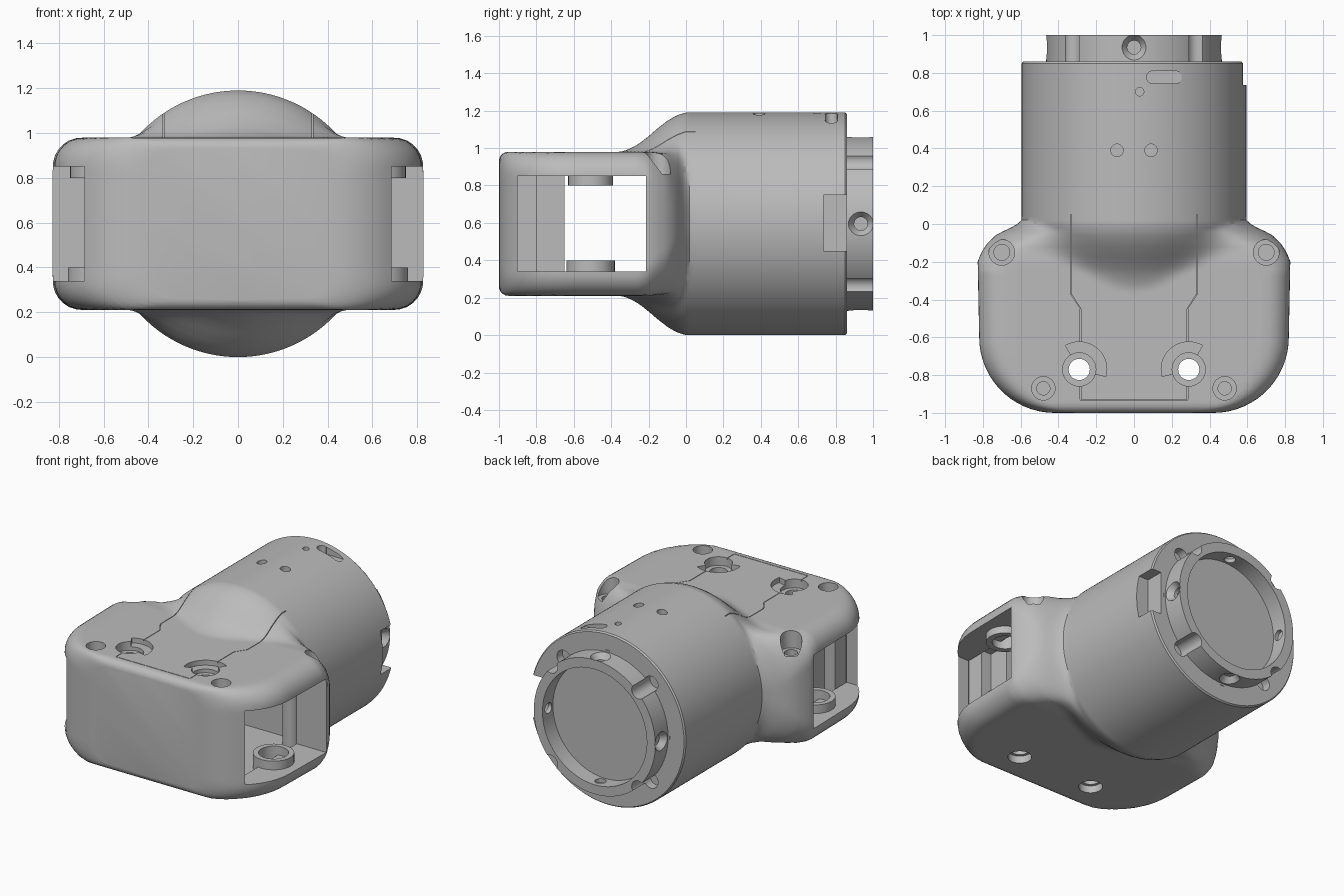
import bpy, bmesh, math
from mathutils import Matrix, Vector

cube = bpy.data.objects.get("Cube")
if cube:
    bpy.data.objects.remove(cube, do_unlink=True)

grey = bpy.data.materials.new("plain_grey")
grey.use_nodes = True
grey.diffuse_color = (0.5, 0.5, 0.5, 1)
grey.node_tree.nodes["Principled BSDF"].inputs["Base Color"].default_value = (0.5, 0.5, 0.5, 1)

MID = 0.595   # height of the tube axis, also the tube radius
SEG = 192


def finish(name, bm):
    bmesh.ops.recalc_face_normals(bm, faces=bm.faces)
    mesh = bpy.data.meshes.new(name)
    bm.to_mesh(mesh)
    bm.free()
    mesh.materials.append(grey)
    ob = bpy.data.objects.new(name, mesh)
    bpy.context.collection.objects.link(ob)
    return ob


def box(name, x0, x1, y0, y1, z0, z1):
    bm = bmesh.new()
    size = Matrix.Diagonal((abs(x1 - x0), y1 - y0, z1 - z0, 1))
    place = Matrix.Translation(((x0 + x1) / 2, (y0 + y1) / 2, (z0 + z1) / 2))
    bmesh.ops.create_cube(bm, size=1, matrix=place @ size)
    return finish(name, bm)


def rod(name, a, b, ra, rb=None, seg=32):
    a, b = Vector(a), Vector(b)
    turn = (b - a).to_track_quat('Z', 'Y').to_matrix().to_4x4()
    bm = bmesh.new()
    bmesh.ops.create_cone(bm, cap_ends=True, segments=seg, radius1=ra,
                          radius2=ra if rb is None else rb, depth=(b - a).length,
                          matrix=Matrix.Translation((a + b) / 2) @ turn)
    return finish(name, bm)


def prism(name, pts, z0, z1):
    bm = bmesh.new()
    face = bm.faces.new([bm.verts.new((x, y, z0)) for x, y in pts])
    ext = bmesh.ops.extrude_face_region(bm, geom=[face])
    bmesh.ops.translate(bm, vec=(0, 0, z1 - z0),
                        verts=[v for v in ext["geom"] if isinstance(v, bmesh.types.BMVert)])
    return finish(name, bm)


def ring(name, x, y, z0, z1, outer, inner, seg=32):
    bm = bmesh.new()
    loops = []
    for i in range(seg):
        c, s = math.cos(math.tau * i / seg), math.sin(math.tau * i / seg)
        loops.append([bm.verts.new((x + r * c, y + r * s, z)) for r, z in
                      ((outer, z0), (outer, z1), (inner, z1), (inner, z0))])
    for i in range(seg):
        p, q = loops[i - 1], loops[i]
        for k in range(4):
            bm.faces.new((p[k - 1], p[k], q[k], q[k - 1]))
    return finish(name, bm)


def lerp(table, y):
    if y <= table[0][0]:
        return table[0][1]
    for (ya, a), (yb, b) in zip(table, table[1:]):
        if y <= yb:
            return a + (b - a) * (y - ya) / (yb - ya)
    return table[-1][1]


def rounded_rect(w, h, r, c, s):
    """Distance from the centre to a rounded rectangle along (c, s)."""
    c, s = abs(c), abs(s)
    if c > 1e-6 and w * s / c <= h - r:
        return w / c
    if s > 1e-6 and h * c / s <= w - r:
        return h / s
    a, b = w - r, h - r
    d = a * c + b * s
    return d + math.sqrt(max(d * d - a * a - b * b + r * r, 0))


# Housing: a rounded block swelling into a round tube
SWELL = [(-.42, .33), (-.35, .365), (-.3, .395), (-.25, .428), (-.2, .468), (-.15, .512),
         (-.1, .55), (-.05, .58), (0, MID)]
WIDTH = [(-.6, .82), (-.2, .828), (-.15, .808), (-.1, .775), (-.06, .732), (-.03, .675),
         (-.01, .615), (.02, .55), (.06, .48)]
HEIGHT = [(-.2, .385), (-.1, .375), (-.03, .34), (.06, .25)]
CORNER = [(-.25, .13), (-.1, .24), (-.03, .3), (.06, .24)]
BLEND = [(-.35, .03), (-.25, .06), (-.15, .13), (-.06, .17), (-.02, .12), (.06, .01)]


def section(y):
    d = y + 1
    w = .42 + math.sqrt(max(.16 - (.4 - d) ** 2, 0)) if d < .4 else lerp(WIDTH, y)
    h = .335 + math.sqrt(max(.0025 - (.05 - d) ** 2, 0)) if d < .05 else lerp(HEIGHT, y)
    r, tube, k = lerp(CORNER, y), lerp(SWELL, y), lerp(BLEND, y)
    out = []
    for i in range(SEG):
        c, s = math.cos(math.tau * i / SEG), math.sin(math.tau * i / SEG)
        a = rounded_rect(w, h, r, c, s)
        R = tube if y > .055 else max(a, tube) + max(k - abs(a - tube), 0) ** 2 / (4 * k)
        out.append((R * c, y, MID + R * s))
    return out


def circle(y, r):
    return [(r * math.cos(math.tau * i / SEG), y, MID + r * math.sin(math.tau * i / SEG))
            for i in range(SEG)]


stations = [-1 + .4 * (1 - math.cos(math.radians(a))) for a in range(0, 91, 6)]
stations += [-.5] + [-.42 + .02 * i for i in range(25)]
rings = [section(y) for y in stations]
rings += [circle(y, r) for y, r in ((.1, MID), (.85, MID), (.86, .587), (.86, .465), (1, .465))]

bm = bmesh.new()
grid = [[bm.verts.new(p) for p in loop] for loop in rings]
for lo, hi in zip(grid, grid[1:]):
    for i in range(SEG):
        bm.faces.new((lo[i - 1], lo[i], hi[i], hi[i - 1]))
bm.faces.new(grid[0])
bm.faces.new(grid[-1])
housing = finish("housing", bm)

# Openings: side windows, inner chamber, end recess, side notch, top slot
cuts = [box("window_cut", -1, 1, -.9, -.215, .34, .85),
        box("chamber_cut", -.6, .6, -.92, -.1, .3, .89),
        rod("recess_cut", (0, .885, MID), (0, 1.1, MID), .4, seg=96),
        box("notch_cut", .5, .7, .735, .9, .45, .75),
        box("slot_cut", .11, .21, .745, .81, 1.13, 1.3),
        rod("slot_end_cut", (.1, .777, 1.13), (.1, .777, 1.3), .033),
        rod("slot_end_cut", (.22, .777, 1.13), (.22, .777, 1.3), .033),
        rod("pin_cut", (.03, .7, 1.13), (.03, .7, 1.3), .022)]

for s in (-1, 1):
    # Through holes with counterbores and curved key slots
    x = .29 * s
    cuts += [rod("through_cut", (x, -.77, 0), (x, -.77, 1.2), .056),
             rod("bore_cut", (x, -.77, .92), (x, -.77, 1.2), .088),
             rod("lower_bore_cut", (x, -.77, 0), (x, -.77, .26), .075)]
    arc = [math.radians(a) for a in range(-15, 121, 9)]
    pts = [(x - s * .146 * math.cos(a), -.77 + .146 * math.sin(a)) for a in arc]
    pts += [(x - s * .07 * math.cos(a), -.77 + .07 * math.sin(a)) for a in reversed(arc)]
    cuts.append(prism("key_cut", pts, .945, 1.1))
    # Screw holes in the top
    for hx, hy, z, big, small in ((.48, -.87, .91, .062, .035), (.7, -.15, .86, .068, .042)):
        cuts += [rod("screw_cut", (s * hx, hy, z), (s * hx, hy, 1.2), big),
                 rod("pilot_cut", (s * hx, hy, z - .08), (s * hx, hy, 1.2), small)]
    cuts.append(rod("tube_hole_cut", (s * .09, .39, 1.1), (s * .09, .39, 1.3), .033))
    # Lid seam
    cuts += [box("seam_cut", s * .333 - .002, s * .333 + .002, -.37, .05, .965, 1.3),
             box("seam_cut", s * .283 - .002, s * .283 + .002, -.93, -.45, .97, 1.1),
             prism("seam_cut", [(s * .335, -.372), (s * .331, -.372),
                                (s * .281, -.448), (s * .285, -.448)], .97, 1.1)]
cuts.append(box("seam_cut", -.283, .283, -.934, -.93, .97, 1.1))

# Collar holes: radial countersinks and screw notches between them
for i in range(4):
    a = i * math.pi / 2
    u = Vector((math.cos(a), 0, math.sin(a)))
    o = Vector((0, .935, MID))
    cuts += [rod("radial_cut", o + u * .3, o + u * .6, .036),
             rod("sink_cut", o + u * .425, o + u * .48, .036, .078)]
    v = Vector((math.cos(a + math.pi / 4), 0, math.sin(a + math.pi / 4)))
    cuts.append(rod("notch_screw_cut", v * .475 + Vector((0, .8, MID)),
                    v * .475 + Vector((0, 1.1, MID)), .052))

bpy.context.view_layer.objects.active = housing
for c in cuts:
    c.hide_render = True
    mod = housing.modifiers.new("cut", 'BOOLEAN')
    mod.operation, mod.solver, mod.object = 'DIFFERENCE', 'EXACT', c
    bpy.ops.object.modifier_apply(modifier=mod.name)
    bpy.data.objects.remove(c, do_unlink=True)

# Fittings inside the chamber
parts = [housing]
for s, side in ((1, "left"), (-1, "right")):
    parts += [ring(side + "_sleeve", s * .29, -.77, .295, .895, .1, .056),
              box(side + "_screw_block", s * .4, s * .58, -.925, -.8, .295, .895),
              box(side + "_inner_slab", s * .4, s * .5, -.81, -.65, .295, .895),
              ring(side + "_lower_boss", s * .63, -.51, .295, .4, .13, .095),
              ring(side + "_upper_boss", s * .63, -.51, .8, .895, .12, .08),
              rod(side + "_rear_post", (s * .52, -.16, .295), (s * .52, -.16, .895), .055)]

# Smooth shading with crisp edges
bpy.ops.object.select_all(action='DESELECT')
for p in parts:
    p.select_set(True)
bpy.ops.object.shade_smooth_by_angle(angle=math.radians(30))
